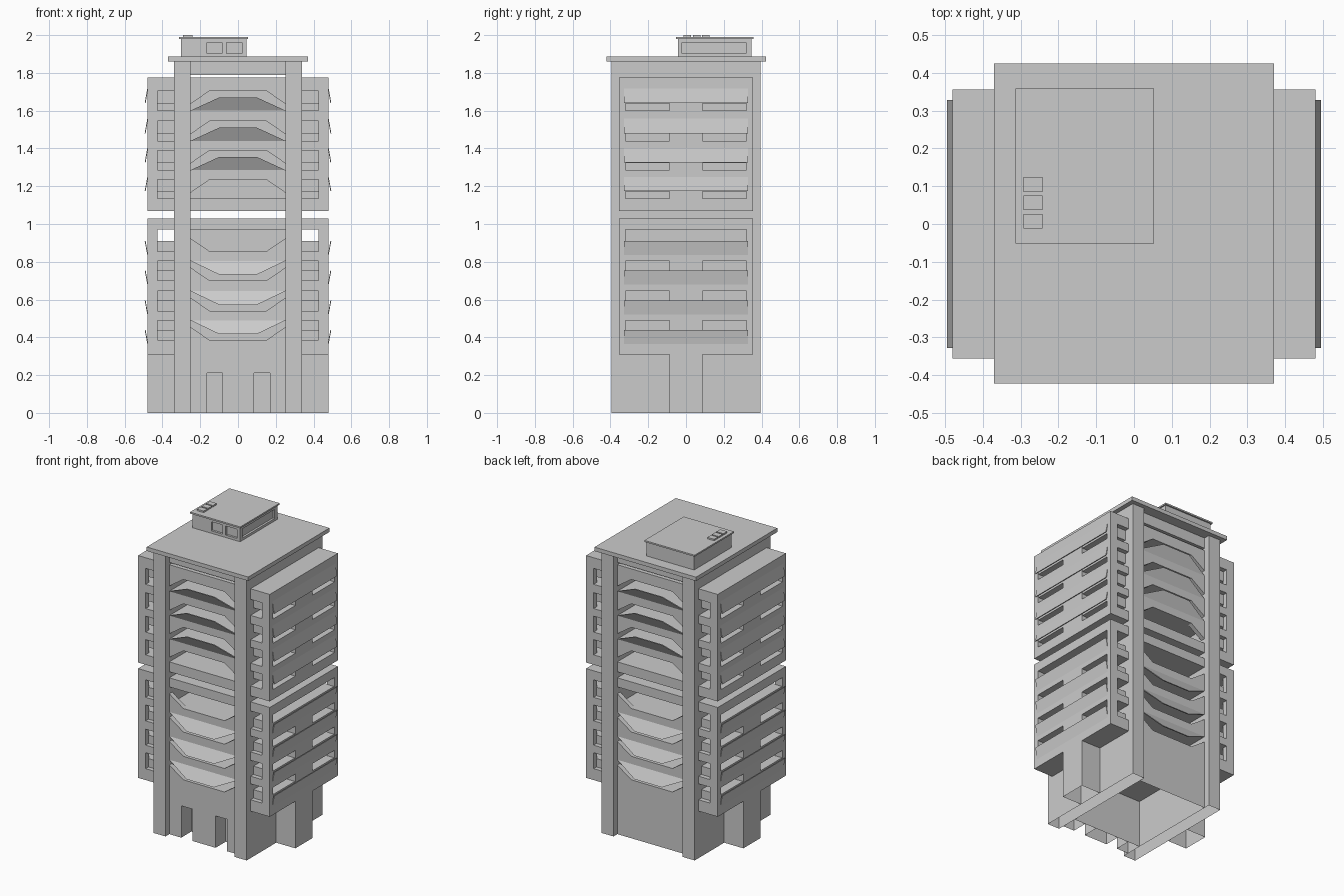
import bpy, bmesh

if "Cube" in bpy.data.objects:
    bpy.data.objects.remove(bpy.data.objects["Cube"])


def finish(name, bm):
    # hollow, open underside wherever a part stands on the ground
    bmesh.ops.recalc_face_normals(bm, faces=bm.faces)
    low = [f for f in bm.faces if all(v.co.z < 0.0005 for v in f.verts)]
    bmesh.ops.delete(bm, geom=low, context='FACES_ONLY')
    me = bpy.data.meshes.new(name)
    bm.to_mesh(me)
    bm.free()
    ob = bpy.data.objects.new(name, me)
    bpy.context.collection.objects.link(ob)
    return ob


def add_prism(bm, a, b):
    """Closed solid between two matching loops of points."""
    va = [bm.verts.new(p) for p in a]
    vb = [bm.verts.new(p) for p in b]
    n = len(va)
    bm.faces.new(va)
    bm.faces.new(vb[::-1])
    for i in range(n):
        j = (i + 1) % n
        bm.faces.new((va[j], va[i], vb[i], vb[j]))


def add_box(bm, x0, x1, y0, y1, z0, z1):
    r = [(x0, y0), (x1, y0), (x1, y1), (x0, y1)]
    add_prism(bm, [(x, y, z0) for x, y in r], [(x, y, z1) for x, y in r])


def boxes(name, *items):
    bm = bmesh.new()
    for it in items:
        add_box(bm, *it)
    return finish(name, bm)


def add_front(bm, prof, y0, y1):
    """Profile in x,z extruded along y."""
    add_prism(bm, [(x, y0, z) for x, z in prof], [(x, y1, z) for x, z in prof])


W, D = 0.48, 0.355      # half width and half depth of the floor blocks
PX0, PX1 = 0.252, 0.34  # tall side walls
PIER = 0.088

# Tall walls, crown beam and roof
boxes("side_walls", *[(min(s * PX0, s * PX1), max(s * PX0, s * PX1), -0.395, 0.395, 0, 1.86)
                      for s in (-1, 1)])
boxes("crown_beam", (-PX0, PX0, -D, D, 1.79, 1.86))
boxes("roof_slab", (-0.37, 0.37, -0.422, 0.424, 1.86, 1.886))

# Ground floor: front wall with two door openings, body behind, side piers
bm = bmesh.new()
add_front(bm, [(-PX0, 0), (-0.165, 0), (-0.165, 0.21), (-0.083, 0.21), (-0.083, 0),
               (0.085, 0), (0.085, 0.21), (0.17, 0.21), (0.17, 0), (PX0, 0),
               (PX0, 0.31), (-PX0, 0.31)], -D, -0.25)
add_box(bm, -PX0, PX0, -0.25, D, 0, 0.31)
finish("ground_floor", bm)
boxes("ground_piers", (PX1, W, -PIER, PIER, 0, 0.31), (-W, -PX1, -PIER, PIER, 0, 0.31))


def floor_block(name, z0, z1, rows, upper):
    """rows: (bottom, top) of every storey opening, listed from low to high."""
    edges = [z0] + [z for r in rows for z in r] + [z1]
    # solid bands between the openings
    boxes(name + "_floor_bands", *[(-W, W, -D, D, edges[i], edges[i + 1])
                                   for i in range(0, len(edges), 2)])
    bays, posts, parapets, side_panels, bay_panels = (bmesh.new() for _ in range(5))
    for k, (b, t) in enumerate(rows):
        add_box(bays, -PX0, PX0, -0.1, 0.1, b, t)
        for s in (-1, 1):
            # chamfered corners of the bay openings, front and back
            for e in (-1, 1):
                cz, dz = (t, -0.07) if upper else (b, 0.07)
                tri = [(e * PX0, cz), (e * PX0, cz + dz), (e * 0.15, cz)]
                add_front(bays, tri, s * D, s * (D - 0.03))
            # wing corner posts and middle pier
            for e in (-1, 1):
                add_box(posts, *sorted((s * 0.425, s * W)), *sorted((e * 0.32, e * D)), b, t)
            if upper or k < len(rows) - 1:
                add_box(posts, *sorted((s * PX1, s * W)), -PIER, PIER, b, t)
            # solid parapet filling half of each wing opening, behind the panel
            mid = b + (0.038 if upper else 0.055)
            half = (mid, t) if upper else (b, mid)
            add_box(parapets, *sorted((s * PX1, s * (W - 0.004))), -0.325, 0.325, *half)
            # tilted panels on the wing sides
            zi, zo = (t + 0.013, b + 0.04) if upper else (b - 0.02, b + 0.055)
            sec = [(s * W, zi), (s * 0.494, zo), (s * 0.489, zo), (s * 0.476, zi)]
            add_front(side_panels, sec, -0.328, 0.328)
            # tilted trapezoid panels across the bays
            if (upper and k > 0) or (not upper and k < len(rows) - 1):
                zw, zf = (b, b + 0.07) if upper else (t, t - 0.073)
                out = [(-PX0, D, zw), (PX0, D, zw), (0.1, 0.394, zf), (-0.1, 0.394, zf)]
                add_prism(bay_panels, [(x, s * y, z) for x, y, z in out],
                          [(x, s * (y - 0.008), z) for x, y, z in out])
    finish(name + "_bays", bays)
    finish(name + "_posts", posts)
    finish(name + "_wing_parapets", parapets)
    finish(name + "_side_panels", side_panels)
    finish(name + "_bay_panels", bay_panels)


floor_block("lower", 0.31, 1.03,
            [(0.385, 0.49), (0.54, 0.645), (0.70, 0.805), (0.855, 0.97)], False)
floor_block("upper", 1.07, 1.775,
            [(1.135, 1.235), (1.285, 1.39), (1.44, 1.545), (1.60, 1.705)], True)

# Rooftop room with recessed windows, its cap and three vents
room = boxes("roof_room", (-0.303, 0.045, -0.042, 0.348, 1.886, 1.98))
cutter = boxes("window_cutter", (-0.165, -0.085, -0.06, -0.028, 1.902, 1.962),
               (-0.06, 0.022, -0.06, -0.028, 1.902, 1.962),
               (0.031, 0.06, -0.02, 0.318, 1.902, 1.962))
cutter.hide_render = True
cutter.hide_set(True)
mod = room.modifiers.new("windows", 'BOOLEAN')
mod.object = cutter
mod.operation = 'DIFFERENCE'
mod.solver = 'EXACT'
boxes("roof_room_cap", (-0.313, 0.053, -0.052, 0.358, 1.98, 1.99))
boxes("roof_vents", *[(-0.292, -0.242, y, y + 0.039, 1.99, 2.0) for y in (-0.012, 0.037, 0.085)])
